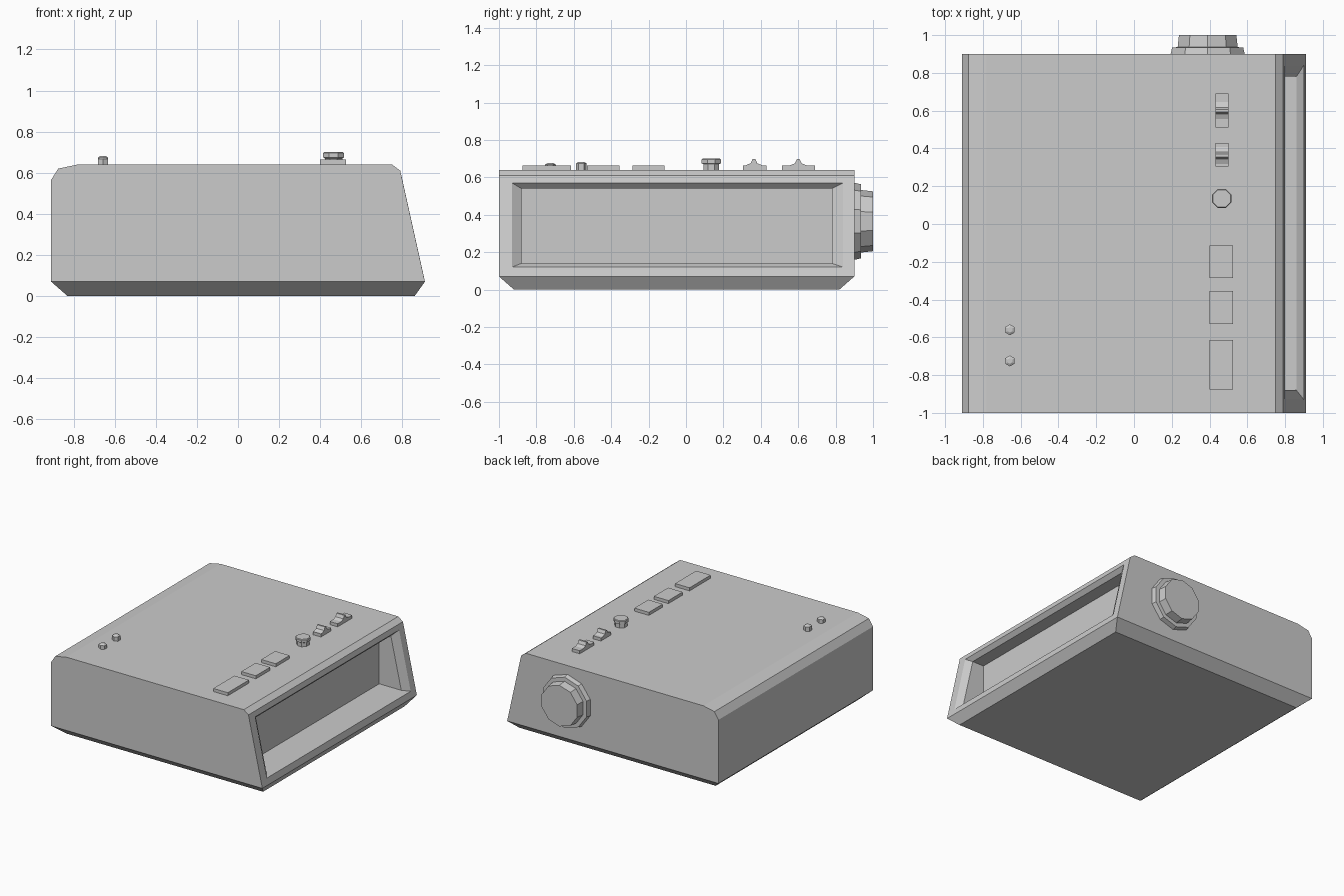
import bpy, bmesh, math
from mathutils import Matrix

cube = bpy.data.objects.get("Cube")
if cube:
    bpy.data.objects.remove(cube)

GREY = (0.6, 0.6, 0.6, 1)
grey = bpy.data.materials.new("plain grey")
grey.use_nodes = True
grey.diffuse_color = GREY
grey.node_tree.nodes["Principled BSDF"].inputs["Base Color"].default_value = GREY

TOP = 0.64
ROW_X = 0.465


def finish(bm, name):
    bmesh.ops.recalc_face_normals(bm, faces=bm.faces)
    mesh = bpy.data.meshes.new(name)
    bm.to_mesh(mesh)
    bm.free()
    mesh.materials.append(grey)
    obj = bpy.data.objects.new(name, mesh)
    bpy.context.collection.objects.link(obj)
    return obj


def bridge(bm, a, b):
    n = len(a)
    for i in range(n):
        bm.faces.new((a[i], a[(i + 1) % n], b[(i + 1) % n], b[i]))


def prism(name, profile, low, high, axis):
    """Extrude a closed 2D profile along x or y."""
    bm = bmesh.new()
    place = (lambda u, v, t: (t, u, v)) if axis == "x" else (lambda u, v, t: (u, t, v))
    a, b = [[bm.verts.new(place(u, v, t)) for u, v in profile] for t in (low, high)]
    bridge(bm, a, b)
    bm.faces.new(a)
    bm.faces.new(b)
    return finish(bm, name)


def turned(name, steps, sides, phase, matrix):
    """Faceted turned part from (radius, height) steps."""
    bm = bmesh.new()
    rings = []
    for r, h in steps:
        angles = [phase + math.tau * i / sides for i in range(sides)]
        rings.append([bm.verts.new((r * math.cos(a), r * math.sin(a), h)) for a in angles])
    for a, b in zip(rings, rings[1:]):
        bridge(bm, a, b)
    bm.faces.new(rings[0])
    bm.faces.new(rings[-1])
    bm.transform(matrix)
    return finish(bm, name)


# Case: rounded side profile with a sloping display face on +x
profile = [(-0.91, 0.07), (-0.91, 0.565), (-0.875, 0.62), (-0.78, TOP),
           (0.75, TOP), (0.79, 0.61), (0.91, 0.07)]
bm = bmesh.new()
near, far = [[bm.verts.new((x, y, z)) for x, z in profile] for y in (-1, 0.9)]
bm.faces.new(near)
bm.faces.new(far)
for i in range(len(profile) - 2):
    bm.faces.new((near[i], near[i + 1], far[i + 1], far[i]))

# Tapered underside
rim = [near[0], near[-1], far[-1], far[0]]
foot = [bm.verts.new((x, y, 0)) for x, y in
        ((-0.83, -0.92), (0.86, -0.92), (0.86, 0.82), (-0.83, 0.82))]
bridge(bm, rim, foot)
bm.faces.new(foot)


# Display opening: bevelled frame, then a deep recess
def window(y0, y1, z0, z1, x_low, x_high):
    return [bm.verts.new(c) for c in
            ((x_low, y0, z0), (x_high, y0, z1), (x_high, y1, z1), (x_low, y1, z0))]


rings = [[near[-1], near[-2], far[-2], far[-1]],
         window(-0.93, 0.84, 0.12, 0.57, 0.899, 0.799),
         window(-0.88, 0.78, 0.14, 0.54, 0.86, 0.77),
         window(-0.88, 0.78, 0.14, 0.54, 0.67, 0.67)]
for a, b in zip(rings, rings[1:]):
    bridge(bm, a, b)
bm.faces.new(rings[-1])
finish(bm, "case")

# Flat push buttons
for i, (y0, y1) in enumerate(((-0.875, -0.615), (-0.53, -0.355), (-0.285, -0.115))):
    plate = [(y0, TOP - 0.01), (y1, TOP - 0.01), (y1, 0.664), (y0, 0.664)]
    prism(f"push_button_{i + 1}", plate, 0.4, 0.525, "x")

# Slide switches with a ridged finger grip
for i, (y0, y1, c) in enumerate(((0.305, 0.43, 0.363), (0.512, 0.69, 0.6))):
    grip = [(0.045, 0.664), (0.018, 0.675), (0.007, 0.698)]
    ridge = [(c + d, z) for d, z in grip] + [(c - d, z) for d, z in reversed(grip)]
    base = [(y0, 0.664), (y0, TOP - 0.01), (y1, TOP - 0.01), (y1, 0.664)]
    prism(f"slide_switch_{i + 1}", base + ridge, 0.432, 0.5, "x")

# Small knob on top
turned("top_knob", [(0.046, -0.01), (0.046, 0.03), (0.055, 0.035), (0.055, 0.055), (0.05, 0.06)],
       8, math.pi / 8, Matrix.Translation((ROW_X, 0.135, TOP)))

# Indicator lamps
for i, (y, h) in enumerate(((-0.56, 0.042), (-0.725, 0.036))):
    turned(f"indicator_lamp_{i + 1}", [(0.029, -0.01), (0.029, h - 0.008), (0.015, h)],
           6, math.pi / 6, Matrix.Translation((-0.657, y, TOP)))

# Tuning dial on the +y side
turned("tuning_dial", [(0.206, -0.01), (0.206, 0), (0.198, 0.035), (0.167, 0.036), (0.16, 0.1)],
       10, math.pi / 2,
       Matrix.Translation((0.39, 0.9, 0.365)) @ Matrix.Rotation(-math.pi / 2, 4, "X"))
